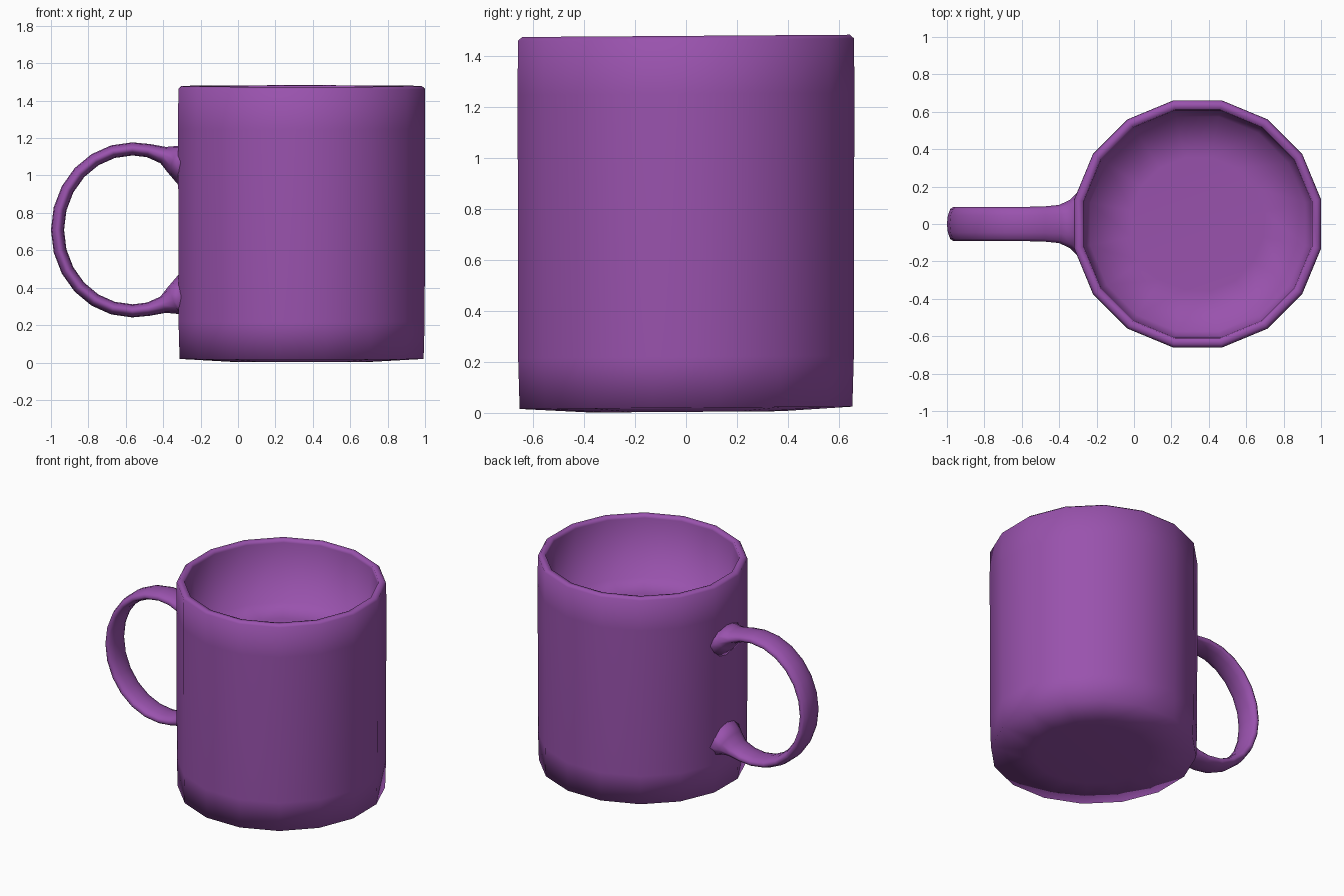
import bpy, bmesh, math
from mathutils import Vector

if "Cube" in bpy.data.objects:
    bpy.data.objects.remove(bpy.data.objects["Cube"])

mat = bpy.data.materials.new("purple_glaze")
mat.diffuse_color = (0.32, 0.085, 0.42, 1)
mat.use_nodes = True
mat.node_tree.nodes["Principled BSDF"].inputs["Base Color"].default_value = mat.diffuse_color


def loft(name, rings):
    """Skin a list of equal-length point rings and cap both ends."""
    bm = bmesh.new()
    loops = [[bm.verts.new(p) for p in ring] for ring in rings]
    n = len(loops[0])
    for a, b in zip(loops, loops[1:]):
        for i in range(n):
            j = (i + 1) % n
            bm.faces.new((a[i], a[j], b[j], b[i]))
    bm.faces.new(loops[0])
    bm.faces.new(loops[-1])
    bmesh.ops.recalc_face_normals(bm, faces=bm.faces)
    me = bpy.data.meshes.new(name)
    bm.to_mesh(me)
    bm.free()
    me.shade_smooth()
    me.materials.append(mat)
    ob = bpy.data.objects.new(name, me)
    bpy.context.collection.objects.link(ob)
    return ob


# Mug body: 16-sided profile (radius, z) from underside, up the wall, over the rim, to the floor
CX, SIDES = 0.34, 16
profile = [(0.38, 0.004), (0.665, 0.02), (0.671, 0.22), (0.673, 1.25), (0.672, 1.463),
           (0.655, 1.478), (0.625, 1.475), (0.62, 1.455), (0.585, 1.05), (0.36, 1.04)]
body = []
for r, z in profile:
    ring = []
    for i in range(SIDES):
        a = 2 * math.pi * (i + 0.5) / SIDES
        y = r * math.sin(a)
        ring.append((CX + r * math.cos(a), y, z + 0.007 * y))
    body.append(ring)
loft("mug_body", body)

# Handle: flattened oval section swept along a half ellipse, flared where it meets the wall
HX, HZ, RX, RZ = -0.565, 0.709, 0.40, 0.433
flare = [(-0.30, 0.358, 0.14, 0.17), (-0.345, 0.378, 0.078, 0.128),
         (-0.40, 0.40, 0.046, 0.102), (-0.48, 0.424, 0.036, 0.094)]
path = [(x, HZ + dz, t, w) for x, dz, t, w in flare]
for k in range(13):
    a = math.pi / 2 + math.pi * k / 12
    path.append((HX + RX * math.cos(a), HZ + RZ * math.sin(a), 0.035, 0.092))
path += [(x, HZ - dz, t, w) for x, dz, t, w in reversed(flare)]

handle = []
last = len(path) - 1
for k, (x, z, t, w) in enumerate(path):
    p, q = path[max(k - 1, 0)], path[min(k + 1, last)]
    d = Vector((q[0] - p[0], 0, q[1] - p[1])).normalized()
    if k in (0, last):
        d = Vector((-1 if k == 0 else 1, 0, 0))
    out = Vector((d.z, 0, -d.x))
    ring = []
    for i in range(12):
        a = 2 * math.pi * i / 12
        ring.append(Vector((x, 0, z)) + out * t * math.cos(a) + Vector((0, w * math.sin(a), 0)))
    handle.append(ring)
loft("handle", handle)
